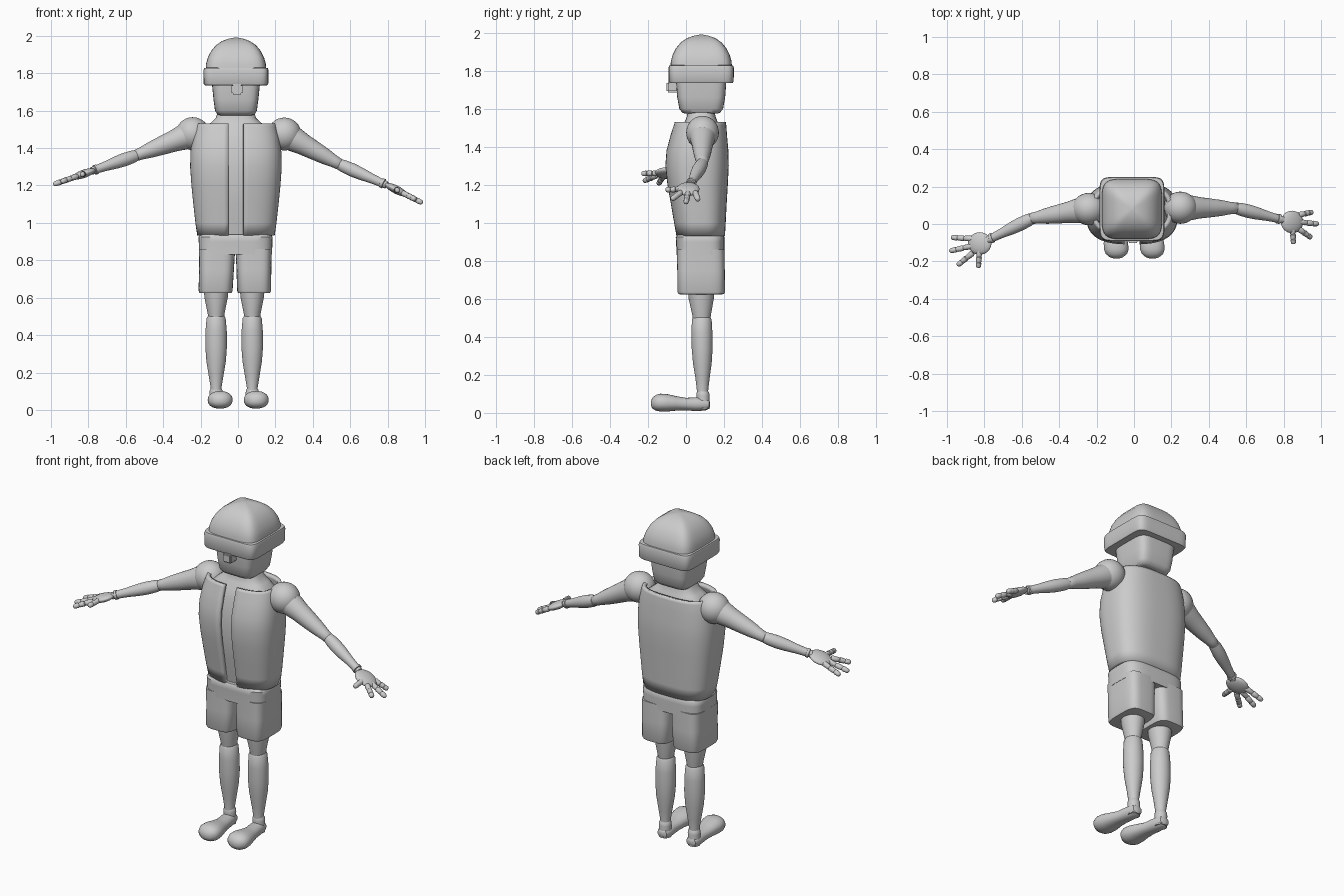
import bpy, bmesh, math
from mathutils import Vector, Matrix

if "Cube" in bpy.data.objects:
    bpy.data.objects.remove(bpy.data.objects["Cube"])

X, Y, Z = Vector((1, 0, 0)), Vector((0, 1, 0)), Vector((0, 0, 1))


def finish(name, bm, angle=40):
    bmesh.ops.recalc_face_normals(bm, faces=bm.faces)
    me = bpy.data.meshes.new(name)
    bm.to_mesh(me)
    bm.free()
    ob = bpy.data.objects.new(name, me)
    bpy.context.collection.objects.link(ob)
    bpy.ops.object.select_all(action='DESELECT')
    bpy.context.view_layer.objects.active = ob
    ob.select_set(True)
    bpy.ops.object.shade_smooth_by_angle(angle=math.radians(angle))
    return ob


def spow(v, e):
    return math.copysign(abs(v) ** e, v)


def loft(name, secs, u=X, v=Y, n=2, steps=32, gap=0, angle=40):
    """Skin superellipse sections (centre, ru, rv); gap leaves an opening towards -v."""
    bm = bmesh.new()
    rings = []
    for c, ru, rv in secs:
        d = math.asin((gap / ru) ** (n / 2)) if gap else 0
        ring = []
        for i in range(steps + (1 if gap else 0)):
            t = -math.pi / 2 + d + (2 * math.pi - 2 * d) * i / steps
            p = Vector(c) + u * ru * spow(math.cos(t), 2 / n) + v * rv * spow(math.sin(t), 2 / n)
            ring.append(bm.verts.new(p))
        rings.append(ring)
    for a, b in zip(rings, rings[1:]):
        for i in range(len(a) - (1 if gap else 0)):
            j = (i + 1) % len(a)
            bm.faces.new((a[i], a[j], b[j], b[i]))
    if not gap:
        bm.faces.new(rings[0])
        bm.faces.new(rings[-1])
    return finish(name, bm, angle)


def column(name, cx, rows, **kw):
    """Vertical loft from rows (z, cy, rx, ry)."""
    return loft(name, [((cx, cy, z), rx, ry) for z, cy, rx, ry in rows], **kw)


def tube(name, a, b, prof, steps=16):
    """Round limb from a to b with (fraction, radius) profile."""
    a, b = Vector(a), Vector(b)
    d = (b - a).normalized()
    u = d.cross(Z).normalized()
    return loft(name, [(a.lerp(b, f), r, r) for f, r in prof], u, u.cross(d), steps=steps)


def ball(name, c, size, pitch=0):
    bm = bmesh.new()
    m = Matrix.Translation(c) @ Matrix.Rotation(pitch, 4, 'Y') @ Matrix.Diagonal((*size, 1))
    bmesh.ops.create_uvsphere(bm, u_segments=32, v_segments=16, radius=1, matrix=m)
    return finish(name, bm, 60)


CX, CY = -0.011, 0.08

# head, nose and hat
column("head", CX, [(1.575, CY, .085, .085), (1.58, CY, .1, .1), (1.60, CY, .112, .115),
                    (1.66, CY, .12, .126), (1.74, CY, .128, .132), (1.80, CY, .13, .133)], n=5, steps=48)
bm = bmesh.new()
bmesh.ops.create_cube(bm, size=1, matrix=Matrix.Translation((-.006, -.065, 1.715)) @ Matrix.Diagonal((.058, .075, .056, 1)))
bmesh.ops.bevel(bm, geom=bm.edges[:], offset=.008, segments=2, affect='EDGES')
finish("nose", bm)
column("hat_brim", CX, [(1.735, CY, .155, .155), (1.736, CY, .168, .166), (1.745, CY, .173, .171),
                        (1.815, CY, .174, .172), (1.828, CY, .17, .168), (1.83, CY, .155, .155)], n=8, steps=64)
column("hat_crown", CX, [(1.81, CY, .162, .162), (1.85, CY, .16, .16), (1.885, CY, .15, .15),
                         (1.92, CY, .132, .132), (1.95, CY, .107, .107), (1.972, CY, .075, .075),
                         (1.984, CY, .042, .042), (1.99, CY, .012, .012)], n=5, steps=64, angle=60)

# inner shirt and neck
column("shirt", CX, [(.93, .075, .185, .1), (1.1, .065, .2, .12), (1.3, .06, .215, .138), (1.45, .07, .195, .118),
                     (1.5, .075, .18, .105), (1.535, CY, .135, .085), (1.56, CY, .108, .075), (1.6, CY, .095, .07)],
       n=2.8, steps=48)

# open-fronted jacket shell
jacket = column("jacket", CX, [(.932, .077, .207, .128), (1.0, .073, .217, .136), (1.1, .067, .228, .147),
                               (1.2, .061, .238, .159), (1.3, .058, .245, .167), (1.38, .06, .243, .163),
                               (1.46, .067, .232, .149), (1.515, .074, .217, .138), (1.532, .075, .21, .134)],
                n=2.8, steps=72, gap=.04)
sol = jacket.modifiers.new("thickness", 'SOLIDIFY')
sol.thickness = .022
sol.offset = -1

# shorts
column("shorts_top", CX - .002, [(.83, .076, .195, .126), (.90, .075, .197, .127), (.925, .074, .198, .128),
                                 (.937, .074, .19, .12)], n=4, steps=48)
for side, s in (("left", -1), ("right", 1)):
    rows = [(.624, .08, .078, .112), (.626, .08, .086, .12), (.637, .08, .091, .125)]
    loft(side + "_shorts_leg", [((CX - .006 + s * .103, cy, z), rx, ry) for z, cy, rx, ry in rows]
         + [((CX - .004 + s * .1, .079, .75), .093, .125), ((CX - .003 + s * .098, .077, .86), .097, .125)],
         n=4, steps=48)

# legs and feet
for side, x in (("left", -.117), ("right", .076)):
    column(side + "_thigh", x, [(.48, .082, .04, .044), (.52, .082, .046, .05), (.6, .08, .062, .066),
                                (.66, .08, .068, .07)])
    column(side + "_calf", x, [(.506, .083, .03, .03), (.502, .083, .044, .045), (.49, .083, .051, .052),
                               (.42, .084, .057, .055), (.34, .085, .058, .055), (.26, .086, .052, .049),
                               (.18, .087, .039, .037), (.12, .087, .029, .03), (.08, .087, .029, .03)])
    column(side + "_ankle", x, [(.02, .09, .034, .034), (.09, .09, .035, .034), (.105, .089, .034, .033),
                                (.118, .088, .026, .026)])
    # y, sideways drift, centre height, half width, half height
    foot = [(.127, 0, .045, .012, .012), (.12, 0, .045, .03, .024), (.1, 0, .045, .038, .033),
            (.05, .004, .046, .042, .036), (0, .01, .046, .045, .033), (-.05, .016, .05, .055, .038),
            (-.1, .02, .053, .065, .046), (-.135, .022, .054, .066, .047), (-.16, .023, .053, .057, .041),
            (-.178, .023, .051, .035, .027), (-.185, .023, .05, .012, .01)]
    loft(side + "_foot", [((x + dx, y, z), rx, rz) for y, dx, z, rx, rz in foot], X, Z, n=2.2)

# arms and hands
ARMS = {
    "right": dict(s=1, shoulder=(.248, .087, 1.475), elbow=(.545, .085, 1.312), wrist=(.772, .028, 1.212),
                  palm=(.845, .011, 1.178), slope=.51,
                  tips=[(.957, .064), (.987, 0), (.95, -.075)], thumb=(.853, -.108)),
    "left": dict(s=-1, shoulder=(-.242, .08, 1.477), elbow=(-.545, .03, 1.36), wrist=(-.76, -.075, 1.285),
                 palm=(-.825, -.104, 1.262), slope=.35,
                 tips=[(-.978, -.072), (-.987, -.145), (-.945, -.222)], thumb=(-.832, -.235)),
}
FINGER = [(0, .013), (.08, .016), (.36, .014), (.4, .012), (.44, .0155), (.66, .014), (.7, .012),
          (.74, .015), (.93, .013), (.98, .009), (1, .004)]
for side, a in ARMS.items():
    s = a["s"]
    ball(side + "_shoulder", a["shoulder"], (.09, .086, .088))
    tube(side + "_upper_arm", a["shoulder"], a["elbow"],
         [(0, .07), (.2, .066), (.35, .057), (.55, .05), (.75, .042), (.9, .033), (1, .03), (1.03, .022)], 24)
    tube(side + "_forearm", a["elbow"], a["wrist"],
         [(-.03, .02), (0, .03), (.1, .034), (.3, .036), (.5, .033), (.75, .026), (1, .022), (1.1, .02)], 24)
    tube(side + "_cuff", a["wrist"], a["palm"], [(-.1, .02), (-.08, .026), (.1, .027), (.14, .02)], 24)
    palm = Vector(a["palm"])
    ball(side + "_palm", palm, (.066, .06, .022), s * math.atan(a["slope"]))
    tips = [(t, .3) for t in a["tips"]] + [(a["thumb"], .25)]
    for i, ((x, y), f) in enumerate(tips):
        tip = Vector((x, y, palm.z - a["slope"] * (abs(x) - abs(palm.x))))
        # knuckles fan out across the palm
        base = palm.lerp(tip, f)
        if i < 3:
            base = palm + Vector((s * .035, (1 - i) * .037 + (0 if s > 0 else -.012), -a["slope"] * .035))
        tube(f"{side}_{'thumb' if i == 3 else 'finger_' + str(i + 1)}", base, tip, FINGER)
